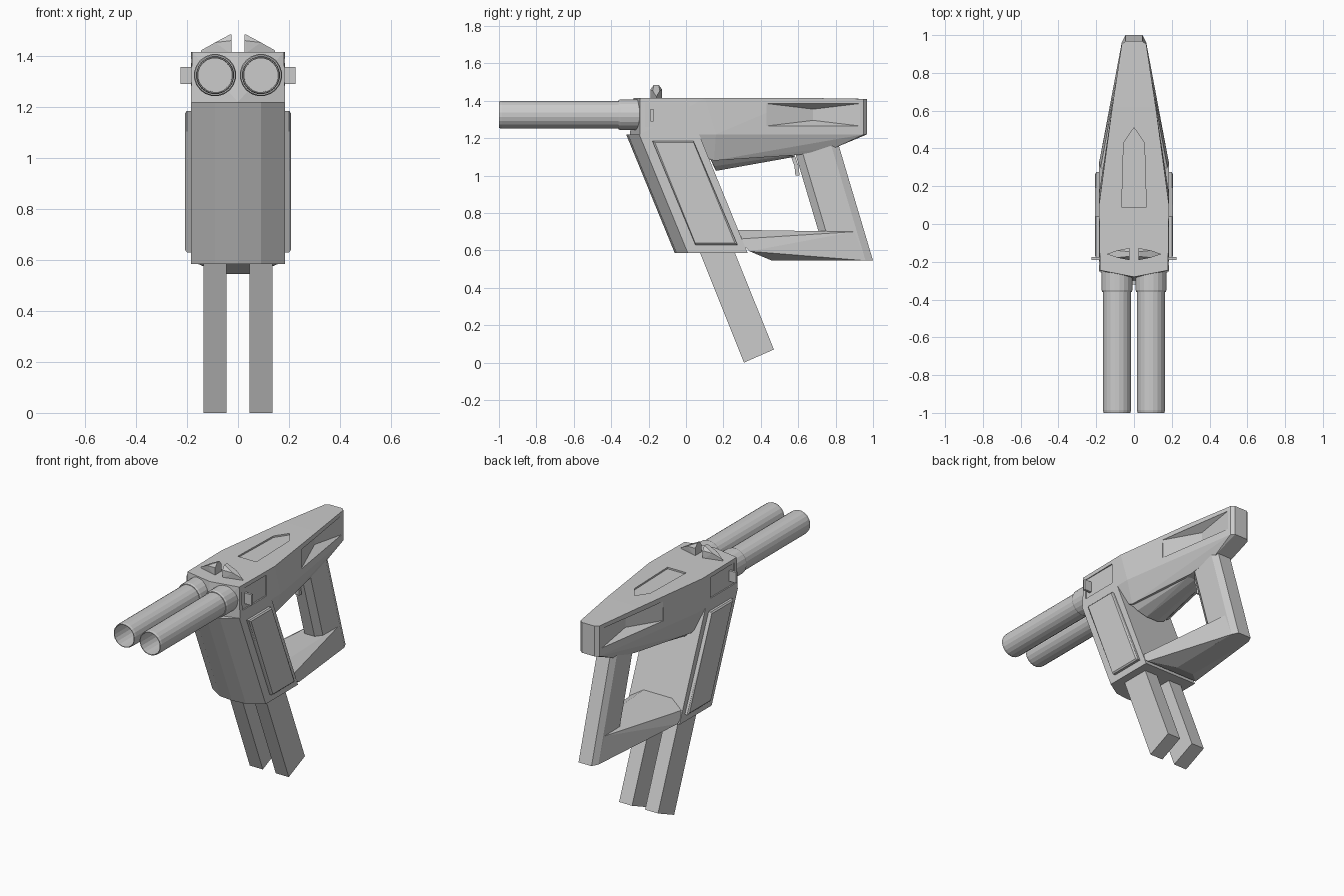
import bpy, bmesh, math
from mathutils import Vector

if "Cube" in bpy.data.objects:
    bpy.data.objects.remove(bpy.data.objects["Cube"], do_unlink=True)

GREY = (0.6, 0.6, 0.6, 1)
metal = bpy.data.materials.new("plain_grey")
metal.use_nodes = True
metal.diffuse_color = GREY
shader = next(n for n in metal.node_tree.nodes if n.type == 'BSDF_PRINCIPLED')
shader.inputs["Base Color"].default_value = GREY


def finish(name, bm):
    bmesh.ops.recalc_face_normals(bm, faces=bm.faces[:])
    mesh = bpy.data.meshes.new(name)
    bm.to_mesh(mesh)
    bm.free()
    mesh.materials.append(metal)
    ob = bpy.data.objects.new(name, mesh)
    bpy.context.collection.objects.link(ob)
    return ob


def flip(points):
    return [(-x, y, z) for x, y, z in points]


def solid(name, points):
    """Faceted convex solid around a few corner points."""
    bm = bmesh.new()
    verts = [bm.verts.new(p) for p in points]
    res = bmesh.ops.convex_hull(bm, input=verts)
    loose = {v for v in res["geom_interior"] + res["geom_unused"]
             if isinstance(v, bmesh.types.BMVert)}
    bmesh.ops.delete(bm, geom=list(loose), context='VERTS')
    bmesh.ops.dissolve_limit(bm, angle_limit=math.radians(0.5),
                             verts=bm.verts[:], edges=bm.edges[:])
    return finish(name, bm)


def symmetric(name, points):
    return solid(name, points + flip(points))


def pair(name, points):
    return [solid("left_" + name, points), solid("right_" + name, flip(points))]


def slab(outline, x0, x1):
    """Side outline (y, z) stretched between two x positions."""
    return [(x, y, z) for x in (x0, x1) for y, z in outline]


def sheared(ring, z_top, z_low, shift):
    """Plan outline (x, y) swept down and backwards."""
    return [(x, y, z_top) for x, y in ring] + [(x, y + shift, z_low) for x, y in ring]


def carve(target, cutter):
    mod = target.modifiers.new("cut", 'BOOLEAN')
    mod.operation = 'DIFFERENCE'
    mod.solver = 'EXACT'
    mod.object = cutter
    cutter.hide_render = True
    bpy.context.view_layer.objects.active = target
    bpy.ops.object.modifier_apply(modifier=mod.name)
    bpy.data.objects.remove(cutter, do_unlink=True)


def lathe(name, profile, x, z, sides=20):
    """Closed profile of (radius, y) turned around a line along y."""
    bm = bmesh.new()
    rings = []
    for r, y in profile:
        ring = []
        for i in range(sides):
            a = math.tau * (i + 0.5) / sides
            ring.append(bm.verts.new((x + r * math.cos(a), y, z + r * math.sin(a))))
        rings.append(ring)
    for a, b in zip(rings, rings[1:]):
        for i in range(sides):
            j = (i + 1) % sides
            bm.faces.new((a[i], a[j], b[j], b[i]))
    bm.faces.new(rings[0])
    bm.faces.new(rings[-1])
    return finish(name, bm)


# Upper body: tapering wedge with a sloping belly
body = symmetric("upper_body", [
    (0, -0.28, 1.415), (0.18, -0.245, 1.415), (0.185, 0.1, 1.415),
    (0.115, 0.62, 1.415), (0.065, 0.95, 1.41), (0.045, 0.968, 1.41),
    (0, -0.3, 1.22), (0.185, -0.245, 1.22), (0.185, 0.16, 1.22),
    (0.115, 0.62, 1.22), (0.065, 0.95, 1.22), (0.045, 0.968, 1.22),
    (0.14, 0.15, 1.08), (0.07, 0.6, 1.11), (0.055, 0.8, 1.15)])

# Hatch recess on the top
hatch = [(0.065, 0.09), (0.055, 0.43), (0, 0.51)]
carve(body, symmetric("hatch_cutter", sheared(hatch, 1.5, 1.405, 0)))

# Rear side pockets with creased floors, and shallow front side recesses
pocket = [(x, y, z) for y, surf in ((0.43, 0.14), (0.93, 0.068))
          for x in (surf, 0.25) for z in (1.265, 1.385)]
pocket += [(0.055, 0.68, 1.295), (0.055, 0.68, 1.355)]
recess = slab([(-0.22, 1.26), (0.02, 1.26), (0.02, 1.39), (-0.22, 1.39)], 0.177, 0.25)
for shape in (pocket, recess):
    for cutter in pair("side_cutter", shape):
        carve(body, cutter)

# Slanted magazine housing
symmetric("magazine_housing", sheared(
    [(0, -0.32), (0.09, -0.31), (0.185, -0.25), (0.185, 0.07)], 1.22, 0.585, 0.26))

# Raised side panels with a narrow bevelled rim
outline = [Vector(p) for p in ((-0.18, 1.185), (0.04, 1.185), (0.275, 0.63), (0.05, 0.63))]
centre = sum(outline, Vector((0, 0))) / len(outline)
inner = [centre + Vector(((p - centre).x * 0.94, (p - centre).y * 0.97)) for p in outline]
pair("side_panel", slab(outline, 0.17, 0.2) + [(0.207, y, z) for y, z in inner])

# Twin magazines
pair("magazine", slab([(0.31, 0), (0.47, 0.07), (0.24, 0.64), (0.07, 0.6)], 0.045, 0.135))

# Belly fairing in front of the trigger
symmetric("belly_fairing", [
    (0.14, 0.13, 1.09), (0.1, 0.15, 1.05), (0.04, 0.16, 1.025),
    (0.06, 0.56, 1.108), (0.02, 0.58, 1.1), (0.05, 0.1, 1.15)])

# Trigger
for i, (low, high) in enumerate((((0.585, 1.0), (0.58, 1.05)), ((0.58, 1.05), (0.555, 1.12)))):
    symmetric("trigger_%d" % (i + 1), [
        (0.015, y + d, z) for y, z in (low, high) for d in (0, 0.022)])

# Rear grip and the lower strut joining it to the housing
symmetric("grip", sheared(
    [(0.035, 0.56), (0.065, 0.6), (0.065, 0.765), (0.045, 0.805)], 1.2, 0.545, 0.195))
symmetric("lower_strut", [
    (0.182, 0.27, 0.66), (0.182, 0.34, 0.595), (0.1, 0.25, 0.71),
    (0.06, 0.46, 0.545), (0.12, 0.6, 0.655), (0.065, 0.72, 0.69),
    (0.065, 0.9, 0.7), (0.065, 0.96, 0.545), (0.045, 0.995, 0.545)])

# Twin hollow barrels with collars
for side, x in (("left", 0.09), ("right", -0.09)):
    lathe(side + "_barrel", [
        (0.075, -0.2), (0.075, -0.985), (0.072, -1.0), (0.068, -1.0),
        (0.066, -0.3)], x, 1.325)
    lathe(side + "_collar", [
        (0.083, -0.2), (0.083, -0.35), (0.079, -0.36), (0.07, -0.36)], x, 1.325)

# Sight fins: tall inside edge falling to the outside
fin = slab([(-0.19, 1.41), (-0.19, 1.46), (-0.172, 1.485),
            (-0.146, 1.485), (-0.128, 1.46), (-0.128, 1.41)], 0.025, 0.03)
fin += [(0.09, y, 1.453) for y in (-0.178, -0.14)]
fin += [(0.145, -0.159, z) for z in (1.41, 1.422)]
pair("sight_fin", fin)

# Side lugs
pair("side_lug", slab([(-0.19, 1.29), (-0.175, 1.29), (-0.175, 1.357), (-0.19, 1.357)],
                      0.17, 0.225))
